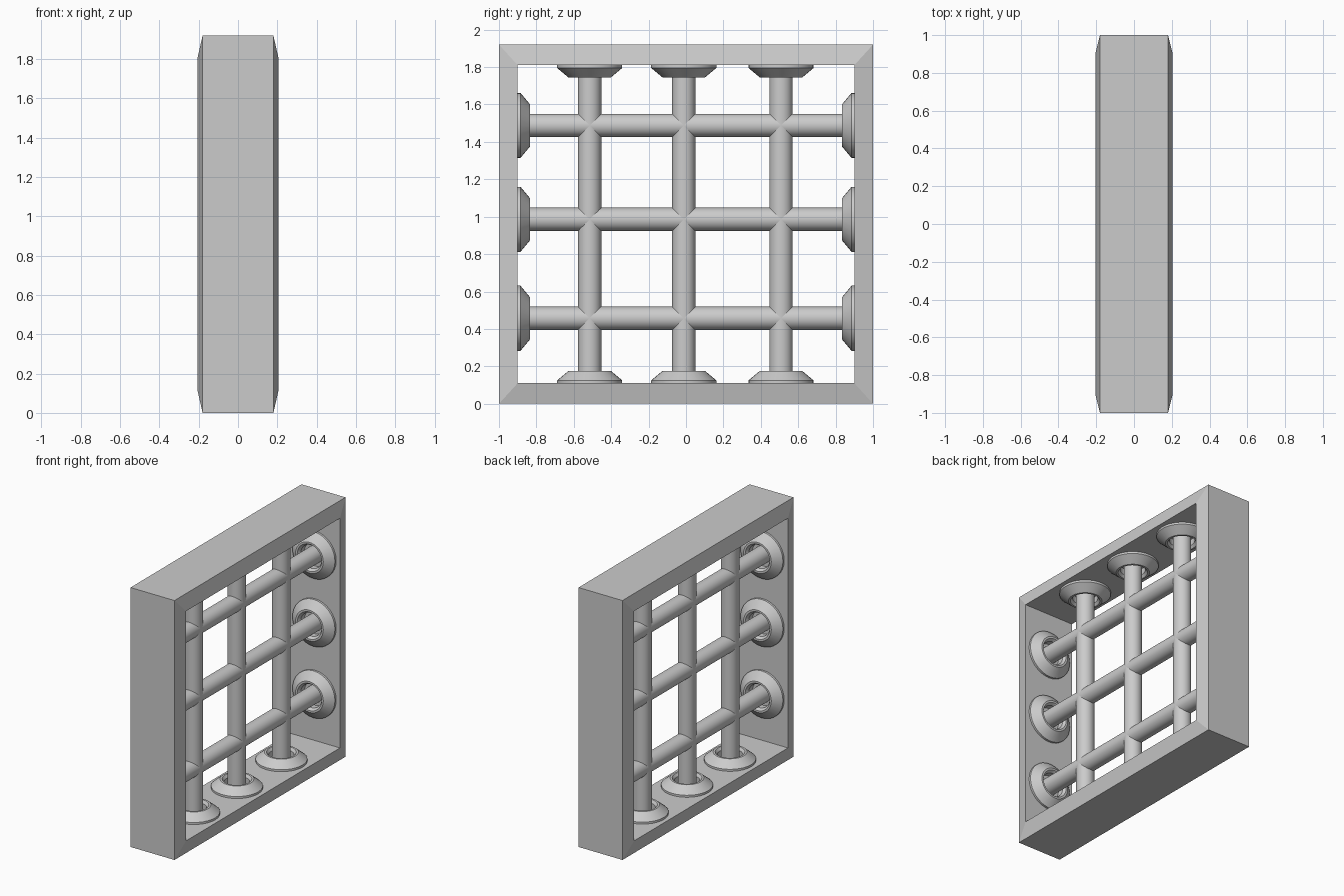
import bpy
import math
from mathutils import Matrix, Vector

cube = bpy.data.objects.get("Cube")
if cube:
    bpy.data.objects.remove(cube, do_unlink=True)

grey = bpy.data.materials.new("plain grey")
grey.use_nodes = True
colour = (0.6, 0.6, 0.6, 1)
grey.diffuse_color = colour
grey.node_tree.nodes["Principled BSDF"].inputs["Base Color"].default_value = colour

SIDES = 32
HALF_Y, HEIGHT = 1.0, 1.92
INNER_Y, LOW, HIGH = 0.9, 0.11, 1.81
BAR_R = 0.062


def add_mesh(name, verts, faces, smooth=False):
    mesh = bpy.data.meshes.new(name)
    mesh.from_pydata(verts, [], faces)
    mesh.materials.append(grey)
    obj = bpy.data.objects.new(name, mesh)
    bpy.context.collection.objects.link(obj)
    if smooth:
        bpy.ops.object.select_all(action='DESELECT')
        obj.select_set(True)
        bpy.context.view_layer.objects.active = obj
        bpy.ops.object.shade_smooth_by_angle(angle=math.radians(30))
    return obj


def lathe(name, profile, origin, axis, closed_ends=False):
    """Spin (radius, height) points around an axis starting at origin."""
    turn = Vector((0, 0, 1)).rotation_difference(Vector(axis)).to_matrix().to_4x4()
    place = Matrix.Translation(origin) @ turn
    verts, faces = [], []
    for r, h in profile:
        for i in range(SIDES):
            a = math.tau * i / SIDES
            verts.append(place @ Vector((r * math.cos(a), r * math.sin(a), h)))
    for k in range(len(profile) - 1):
        for i in range(SIDES):
            j = (i + 1) % SIDES
            a, b = k * SIDES, (k + 1) * SIDES
            faces.append((a + i, a + j, b + j, b + i))
    if closed_ends:
        last = (len(profile) - 1) * SIDES
        faces.append(tuple(reversed(range(SIDES))))
        faces.append(tuple(range(last, last + SIDES)))
    return add_mesh(name, verts, faces, smooth=True)


# Square frame: a four-point section with sloped faces, mitred at the corners
section = [(-0.18, 0), (0.18, 0), (0.205, 1), (-0.205, 1)]
verts, faces = [], []
for sy, top in ((-1, 0), (1, 0), (1, 1), (-1, 1)):
    for x, inner in section:
        y = sy * (INNER_Y if inner else HALF_Y)
        z = (HIGH if top else LOW) if inner else (HEIGHT if top else 0)
        verts.append((x, y, z))
for c in range(4):
    d = (c + 1) % 4
    for i in range(4):
        j = (i + 1) % 4
        faces.append((c * 4 + i, c * 4 + j, d * 4 + j, d * 4 + i))
add_mesh("frame", verts, [tuple(reversed(f)) for f in faces])

# Hollow mounting collar, from the wall outwards and back into the recess
collar = [(0.174, 0), (0.174, 0.015), (0.114, 0.065), (0.1, 0.065),
          (0.086, 0.045), (0.086, 0)]


def bar_with_collars(name, start, end):
    start, end = Vector(start), Vector(end)
    axis = (end - start).normalized()
    lathe(name + "_bar", [(BAR_R, 0), (BAR_R, (end - start).length)],
          start, axis, closed_ends=True)
    lathe(name + "_start_collar", collar, start, axis)
    lathe(name + "_end_collar", collar, end, -axis)


# Upright bars
for label, y in (("right", -0.515), ("middle", -0.012), ("left", 0.508)):
    bar_with_collars("upright_" + label, (0, y, LOW), (0, y, HIGH))

# Cross bars
for label, z in (("lower", 0.457), ("centre", 0.986), ("upper", 1.488)):
    bar_with_collars("cross_" + label, (0, -INNER_Y, z), (0, INNER_Y, z))
